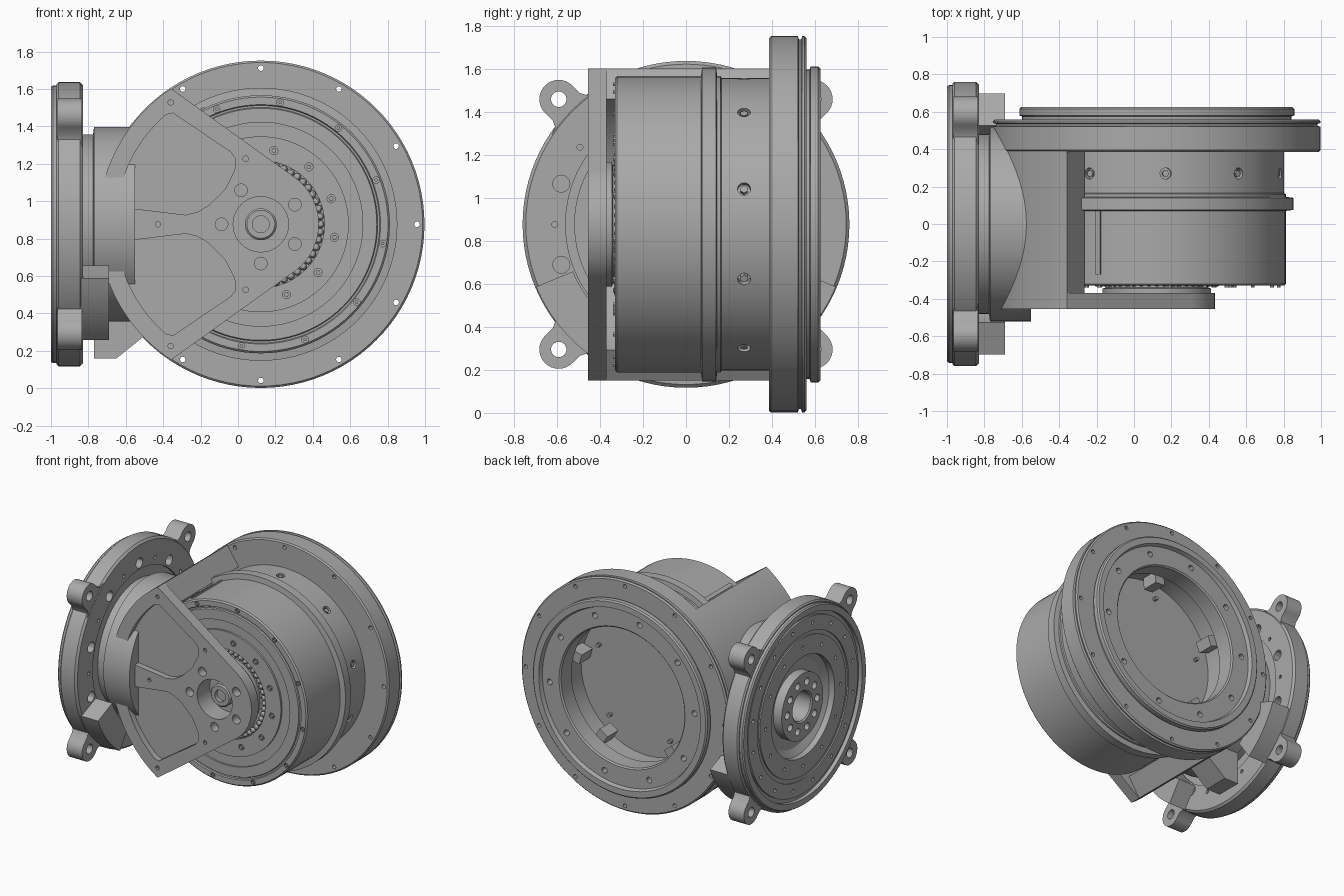
import bpy, bmesh
from math import sin, cos, pi, radians
from mathutils import Matrix, Vector

if "Cube" in bpy.data.objects:
    bpy.data.objects.remove(bpy.data.objects["Cube"])

grey = bpy.data.materials.new("machined_grey")
grey.use_nodes = True
COL = (0.4, 0.4, 0.4, 1)
grey.diffuse_color = COL
grey.node_tree.nodes["Principled BSDF"].inputs["Base Color"].default_value = COL

# Frames: local z is the axis of the drum (world y) or of the side flange (world x)
CX, CZ = 0.122, 0.877
DRUM = Matrix(((1, 0, 0, CX), (0, 0, 1, 0), (0, 1, 0, CZ), (0, 0, 0, 1)))
SIDE = Matrix(((0, 0, 1, 0), (1, 0, 0, 0), (0, 1, 0, CZ), (0, 0, 0, 1)))
RADIAL = Matrix(((0, 0, 1, 0), (1, 0, 0, 0), (0, 1, 0, 0), (0, 0, 0, 1)))


def turn(deg):
    return Matrix.Rotation(radians(deg), 4, 'Z')


def polar(r, deg):
    return (r * cos(radians(deg)), r * sin(radians(deg)))


def arc(r, a, b, n=24, c=(0, 0)):
    pts = [polar(r, a + (b - a) * i / n) for i in range(n + 1)]
    return [(x + c[0], y + c[1]) for x, y in pts]


def circle(c, r, n=16):
    return arc(r, 0, 360, n, c)[:-1]


def prism(bm, pts, z0, z1, m=Matrix()):
    lo = [bm.verts.new(m @ Vector((x, y, z0))) for x, y in pts]
    hi = [bm.verts.new(m @ Vector((x, y, z1))) for x, y in pts]
    bm.faces.new(lo)
    bm.faces.new(hi)
    for i in range(len(pts)):
        j = (i + 1) % len(pts)
        bm.faces.new((lo[i], lo[j], hi[j], hi[i]))


def lathe(bm, profile, n=96):
    rings = []
    for r, z in profile:
        if r == 0:
            rings.append([bm.verts.new((0, 0, z))] * n)
        else:
            rings.append([bm.verts.new((*polar(r, 360 * i / n), z)) for i in range(n)])
    for a, b in zip(rings, rings[1:]):
        for i in range(n):
            j = (i + 1) % n
            bm.faces.new(list(dict.fromkeys((a[i], a[j], b[j], b[i]))))


def bolt_circle(bm, r, hole, z0, z1, count, start=0, n=12):
    for k in range(count):
        prism(bm, circle(polar(r, start + 360 * k / count), hole, n), z0, z1)


def to_object(name, bm, m):
    bm.transform(m)
    bmesh.ops.recalc_face_normals(bm, faces=bm.faces)
    me = bpy.data.meshes.new(name)
    bm.to_mesh(me)
    bm.free()
    ob = bpy.data.objects.new(name, me)
    bpy.context.collection.objects.link(ob)
    return ob


def make(name, bm, m, cut=None):
    ob = to_object(name, bm, m)
    ob.data.materials.append(grey)
    if cut:
        cutter = to_object(name + "_cutter", cut, m)
        mod = ob.modifiers.new("holes", 'BOOLEAN')
        mod.operation, mod.solver, mod.object = 'DIFFERENCE', 'EXACT', cutter
        dg = bpy.context.evaluated_depsgraph_get()
        me = bpy.data.meshes.new_from_object(ob.evaluated_get(dg))
        ob.modifiers.clear()
        ob.data = me
        bpy.data.objects.remove(cutter)
    bpy.ops.object.select_all(action='DESELECT')
    ob.select_set(True)
    bpy.context.view_layer.objects.active = ob
    bpy.ops.object.shade_smooth_by_angle(angle=radians(30))
    return ob


# Drum with its stepped front, mid band, rear flange and open bore
drum, cut = bmesh.new(), bmesh.new()
lathe(drum, [(0, -.30), (.34, -.30), (.34, -.33), (.47, -.33), (.47, -.315), (.545, -.315),
             (.545, -.33), (.62, -.33), (.625, -.32), (.635, -.32), (.64, -.33), (.68, -.33),
             (.69, -.32), (.69, .07), (.73, .075), (.73, .14), (.69, .145), (.69, .16),
             (.68, .165), (.68, .385), (.865, .385), (.875, .395), (.875, .52), (.86, .525),
             (.86, .535), (.875, .54), (.875, .55), (.865, .56), (.72, .56), (.72, .575),
             (.735, .58), (.735, .615), (.725, .625), (.68, .625), (.67, .595), (.53, .595),
             (.52, .585), (.52, .46), (.55, .46), (.55, .30), (0, .30)])
bolt_circle(cut, .835, .015, .3, .7, 12)
bolt_circle(cut, .61, .022, .5, .7, 10, -4)
bolt_circle(cut, .66, .018, -.4, -.31, 12, 21)
bolt_circle(cut, .40, .022, -.4, -.31, 12, 20)
for k in range(10):
    prism(cut, circle((0, .27), .03), .64, .75, turn(14 + 36 * k) @ RADIAL)
make("drum_housing", drum, DRUM, cut)

# Screws set into the drum: neck, front rim and inner ring
screws = bmesh.new()
for k in range(10):
    prism(screws, circle((0, .27), .018, 6), .63, .675, turn(14 + 36 * k) @ RADIAL)
bolt_circle(screws, .66, .010, -.34, -.30, 12, 21, 6)
bolt_circle(screws, .40, .013, -.34, -.30, 12, 20, 6)
make("screws", screws, DRUM)

# Ball bearing in the front recess
balls = bmesh.new()
for k in range(48):
    p = Vector((*polar(.32, k * 7.5), -.315))
    bmesh.ops.create_uvsphere(balls, u_segments=10, v_segments=6, radius=.02,
                              matrix=Matrix.Translation(p))
make("bearing_balls", balls, DRUM)

# Small blocks around the inside of the bore
blocks = bmesh.new()
for k in range(5):
    prism(blocks, [(.46, -.04), (.56, -.04), (.56, .04), (.46, .04)], .33, .46, turn(15 + 72 * k))
    prism(blocks, circle((.43, .08), .015, 8), .29, .33, turn(15 + 72 * k))
make("bore_blocks", blocks, DRUM)

# Thin strip on top of the drum side
strip = bmesh.new()
prism(strip, [(-.015, -.27), (.015, -.27), (.015, .07), (-.015, .07)], .68, .697, turn(117) @ RADIAL)
make("drum_strip", strip, DRUM)

# Fan-shaped front plate with two pockets, hub hole and bolt holes
plate, cut = bmesh.new(), bmesh.new()
prism(plate, arc(.87, 123.5, 236.5, 40) + arc(.31, -54.7, 54.7), -.455, -.37)
pocket = arc(.775, 173, 131, 16) + [(-.47, .595), (-.16, .385), (-.135, .35), (-.14, .29),
                                    (-.19, .19), (-.28, .1), (-.34, .065), (-.4, .05)]
for s in (1, -1):
    prism(cut, [(x, y * s) for x, y in pocket], -.5, -.41)
    for r, a in ((.81, 126.5), (.36, 103)):
        prism(cut, circle(polar(r, a * s), .015, 10), -.5, -.40)
for r in (.78, .55):
    prism(cut, circle((-r, 0), .014, 10), -.5, -.40)
prism(cut, circle((0, 0), .148, 40), -.5, -.3)
for a in (30, -30, -90, 180, 120):
    prism(cut, circle(polar(.21, a), .034), -.5, -.39)
make("front_plate", plate, DRUM, cut)

# Collar behind the plate and the shaft seen in its hole
hub = bmesh.new()
lathe(hub, [(.15, -.37), (.29, -.37), (.29, -.345), (.275, -.34), (.275, -.30), (.15, -.30), (.15, -.37)])
lathe(hub, [(0, -.36), (.045, -.36), (.045, -.39), (.075, -.39), (.085, -.38), (.085, -.30), (0, -.30)], 40)
make("hub_collar", hub, DRUM)

# Curved wall joining the front plate to the rear flange
wall = bmesh.new()
prism(wall, arc(.87, 123.5, 236.5, 40) + arc(.70, 236.5, 123.5, 40), -.37, .39)
make("curved_wall", wall, DRUM)

# Clamp block with wavy edge and countersunk holes
clamp, cut = bmesh.new(), bmesh.new()
wave = [(-.2 + .4 * i / 24, .215 - .045 * abs(sin(pi * 3 * i / 24))) for i in range(25)]
prism(clamp, [(-.31, .225), (-.21, .225)] + wave + [(.21, .225), (.31, .225), (.31, .375), (-.31, .375)],
      .665, .81, turn(52) @ RADIAL)
for s in (-1, 1):
    prism(cut, circle((s * .2, .30), .045), .72, .9, turn(52) @ RADIAL)
    prism(cut, [(s * .16, .275), (s * .16, .325), (s * .06, .30)], .77, .9, turn(52) @ RADIAL)
make("clamp_block", clamp, DRUM, cut)

# Side flange: face rings, recessed centre, neck into the curved wall
flange, cut = bmesh.new(), bmesh.new()
lathe(flange, [(0, -.76), (.11, -.76), (.11, -.97), (.12, -.98), (.25, -.98), (.25, -.91),
               (.33, -.91), (.38, -.94), (.38, -.985), (.52, -.985), (.52, -.975), (.55, -.975),
               (.55, -.985), (.66, -.985), (.66, -.97), (.69, -.97), (.69, -1), (.735, -1),
               (.742, -.99), (.742, -.97), (.75, -.97), (.76, -.96), (.76, -.845), (.745, -.83),
               (.56, -.83), (.56, -.845), (.48, -.845), (.48, -.775), (.52, -.77), (.52, -.55),
               (0, -.55)])
bolt_circle(cut, .61, .04, -.90, -.8, 10, 18)
bolt_circle(cut, .61, .014, -.90, -.8, 10)
bolt_circle(cut, .18, .028, -1.1, -.9, 10)
bolt_circle(cut, .61, .014, -1.1, -.95, 16, 11)
bolt_circle(cut, .45, .014, -1.1, -.95, 12)
make("side_flange", flange, SIDE, cut)

# Four mounting ears on the flange
ears, cut = bmesh.new(), bmesh.new()
side = [(.78, .09), (.75, .105), (.73, .16), (.66, .18)]
outline = arc(.09, -90, 90, 16, (.83, 0)) + side + [(x, -y) for x, y in reversed(side)]
for a in (44.5, 135.5, 224.5, 315.5):
    prism(ears, outline, -.965, -.835, turn(a))
    prism(cut, circle((.83, 0), .036, 20), -1.1, -.7, turn(a))
make("mounting_ears", ears, SIDE, cut)

# Arc brackets low on the inner flange face
brackets = bmesh.new()
for a, b in ((-55, -22.6), (202.6, 235)):
    prism(brackets, arc(.755, a, b, 14) + arc(.57, b, a, 14), -.84, -.69)
make("arc_brackets", brackets, SIDE)

# Stop block under the joint
stop = bmesh.new()
prism(stop, [(-.77, .16), (-.65, .16), (-.50, .28), (-.50, .42), (-.77, .42)], .02, .22,
      Matrix.Translation((-CX, -CZ, 0)))
make("stop_block", stop, DRUM)
